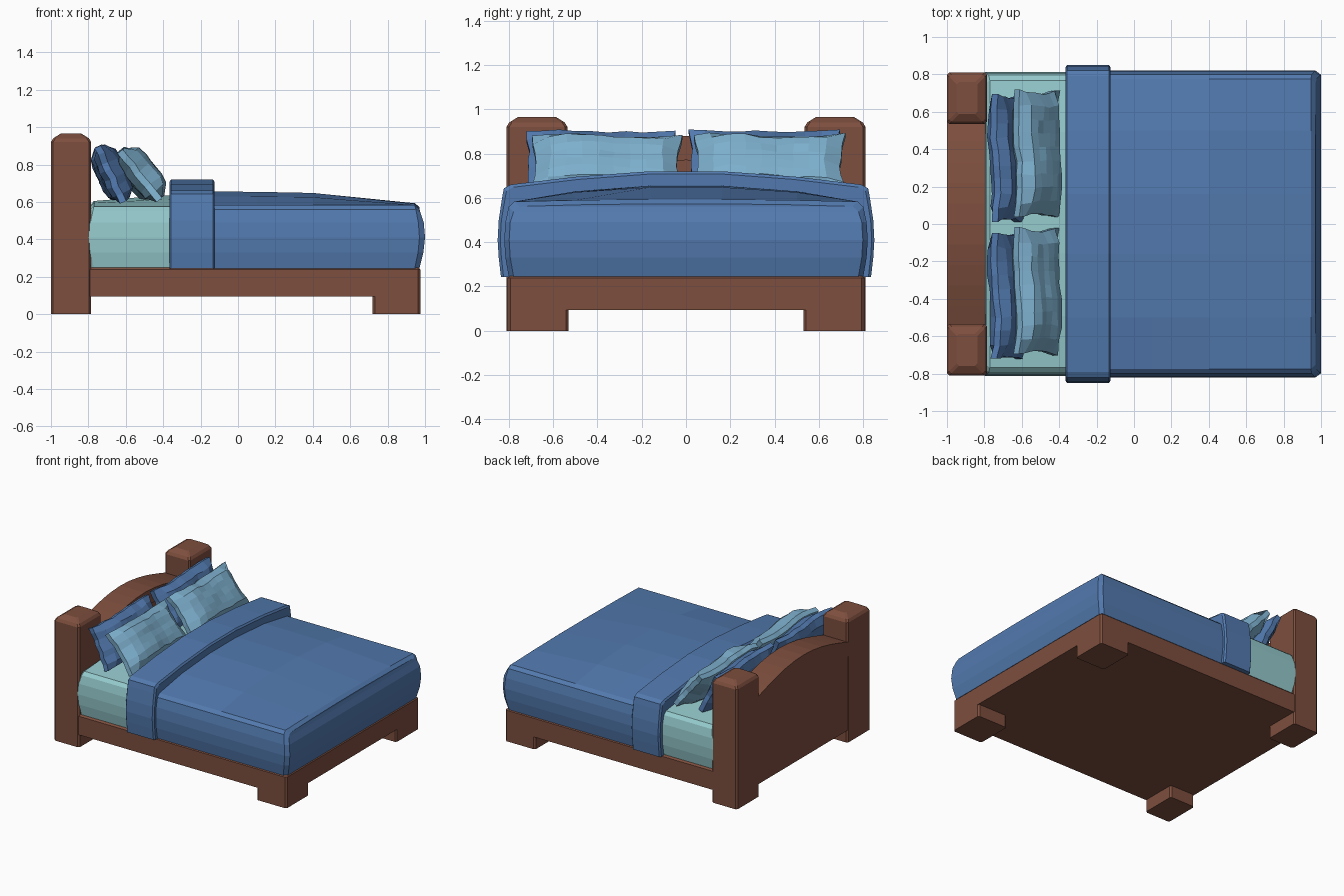
import bpy, bmesh, math, random
from mathutils import Matrix, Vector

if "Cube" in bpy.data.objects:
    bpy.data.objects.remove(bpy.data.objects["Cube"])

random.seed(4)


def material(name, rgb):
    m = bpy.data.materials.new(name)
    m.diffuse_color = (*rgb, 1)
    m.use_nodes = True
    m.node_tree.nodes["Principled BSDF"].inputs["Base Color"].default_value = m.diffuse_color
    return m


WOOD = material("wood", (0.205, 0.077, 0.048))
BLUE = material("blue_cloth", (0.085, 0.195, 0.43))
TEAL = material("sheet_cloth", (0.30, 0.59, 0.61))
PALE = material("pale_blue_cloth", (0.205, 0.43, 0.61))


def finish(name, bm, mat):
    bmesh.ops.recalc_face_normals(bm, faces=bm.faces[:])
    me = bpy.data.meshes.new(name)
    bm.to_mesh(me)
    bm.free()
    me.materials.append(mat)
    ob = bpy.data.objects.new(name, me)
    bpy.context.collection.objects.link(ob)
    return ob


def bridge(bm, rings):
    for a, b in zip(rings, rings[1:]):
        n = len(a)
        for i in range(n):
            bm.faces.new((a[i], a[(i + 1) % n], b[(i + 1) % n], b[i]))


def block(name, x0, x1, y0, y1, levels, mat=WOOD, c=0.012):
    """Upright block with chamfered corners; levels = (z, inset)."""
    bm = bmesh.new()
    rings = []
    for z, d in levels:
        a, b, e, f = x0 + d, x1 - d, y0 + d, y1 - d
        pts = [(a + c, e), (b - c, e), (b, e + c), (b, f - c),
               (b - c, f), (a + c, f), (a, f - c), (a, e + c)]
        rings.append([bm.verts.new((x, y, z)) for x, y in pts])
    bridge(bm, rings)
    bm.faces.new(rings[0])
    bm.faces.new(rings[-1])
    return finish(name, bm, mat)


def slab(name, stations, profile, mat):
    """Loft along x; stations = (x, inset, crown, bulge), profile = (y, z, crown share)."""
    bm = bmesh.new()
    rings = []
    z0 = profile[0][1]
    for x, inset, crown, bulge in stations:
        half = []
        for y, z, k in profile:
            px = x + bulge * math.sin(math.pi * min(1, (z - z0) / 0.34))
            zz = z + k * crown - (inset if z > 0.5 else 0)
            half.append((px, y - inset * min(1, y / 0.5), zz))
        full = half + [(p[0], -p[1], p[2]) for p in reversed(half)]
        rings.append([bm.verts.new(p) for p in full])
    bridge(bm, rings)
    for r in (rings[0], rings[-1]):
        n = len(r)
        for i in range(n // 2 - 1):
            bm.faces.new((r[i], r[i + 1], r[n - 2 - i], r[n - 1 - i]))
    return finish(name, bm, mat)


def pillow(name, x, y, z, tilt, w, h, t, mat):
    """Stuffed cushion: two puffed grids sharing a wavy rim."""
    nu, nv = 9, 7
    bm = bmesh.new()
    grids = [{}, {}]
    for i in range(nu + 1):
        for j in range(nv + 1):
            u, v = 2 * i / nu - 1, 2 * j / nv - 1
            rim = i in (0, nu) or j in (0, nv)
            puff = ((1 - u ** 4) * (1 - v ** 4)) ** 0.5
            px = u * w / 2 * (1 - 0.05 * (1 - v * v)) + random.uniform(-.006, .006)
            py = v * h / 2 * (1 - 0.06 * (1 - u * u)) + random.uniform(-.006, .006)
            wave = 0.012 * math.sin(3.5 * u + 9 * y) + random.uniform(-.005, .005)
            for s, g in zip((1, -1), grids):
                d = s * (0.018 + t / 2 * puff) + wave
                g[i, j] = bm.verts.new((d, px, py))
    for g in grids:
        for i in range(nu):
            for j in range(nv):
                bm.faces.new((g[i, j], g[i + 1, j], g[i + 1, j + 1], g[i, j + 1]))
    loop = ([(i, 0) for i in range(nu)] + [(nu, j) for j in range(nv)] +
            [(i, nv) for i in range(nu, 0, -1)] + [(0, j) for j in range(nv, 0, -1)])
    bridge(bm, [[g[k] for k in loop] for g in grids])
    bm.transform(Matrix.Translation((x, y, z)) @ Matrix.Rotation(-math.radians(tilt), 4, 'Y'))
    return finish(name, bm, mat)


def arch_board(name, x0, x1, bottom, drop=0):
    """Headboard piece with an arched top; bottom=None follows the arch."""
    bm = bmesh.new()
    n = 10
    top = []
    for i in range(n + 1):
        y = -0.55 + 1.1 * i / n
        top.append((y, 0.77 + 0.11 * math.cos(y / 0.55 * math.pi / 2) - drop))
    ends = []
    for x in (x0, x1):
        ends.append(([bm.verts.new((x, y, z)) for y, z in top],
                     [bm.verts.new((x, y, z - 0.11 if bottom is None else bottom))
                      for y, z in top]))
    for up, lo in ends:
        for i in range(n):
            bm.faces.new((up[i], up[i + 1], lo[i + 1], lo[i]))
    bridge(bm, [e[0] + e[1][::-1] for e in ends])
    return finish(name, bm, WOOD)


# Wooden base, foot-end legs and headboard posts
block("bed_frame", -0.9, 0.975, -0.805, 0.805, [(0.095, 0), (0.238, 0), (0.25, 0.012)])
for s, side in ((1, "left"), (-1, "right")):
    ys = sorted((s * 0.53, s * 0.805))
    block("foot_leg_" + side, 0.72, 0.975, *ys, [(0, 0), (0.12, 0)])
    ys = sorted((s * 0.535, s * 0.81))
    block("headboard_post_" + side, -1, -0.785, *ys,
          [(0, 0), (0.92, 0), (0.94, 0.012), (0.965, 0.052)])

# Headboard: recessed panel below an arched top rail
arch_board("headboard_panel", -0.998, -0.83, 0.095, 0.002)
arch_board("headboard_top_rail", -0.999, -0.795, None)

# Mattress and blanket share one crowned, bulging section
body = [(0.80, 0.245, 0), (0.815, 0.33, 0), (0.82, 0.41, 0), (0.815, 0.49, 0),
        (0.80, 0.56, 0), (0.775, 0.583, 0), (0.5, 0.583, 0.65), (0.16, 0.583, 1)]
slab("mattress", [(-0.79, 0.02, 0.02, -0.025), (-0.77, 0.008, 0.03, -0.025),
                  (-0.4, 0.008, 0.06, 0), (0.4, 0.012, 0.05, 0), (0.93, 0.012, 0.01, 0)],
     body, TEAL)
slab("blanket", [(-0.25, 0, 0.073, 0), (0.1, 0, 0.071, 0), (0.4, 0, 0.065, 0),
                 (0.945, 0, 0.01, 0.025), (0.97, 0.022, 0.012, 0.03)], body, BLUE)

# Folded-over blanket edge
fold = [(0.835, 0.243, 0), (0.845, 0.33, 0), (0.85, 0.41, 0), (0.845, 0.5, 0),
        (0.83, 0.6, 0), (0.822, 0.643, 0), (0.79, 0.66, 0), (0.5, 0.695, 0), (0.16, 0.72, 0)]
slab("blanket_fold", [(-0.367, 0.012, 0, 0), (-0.357, 0, 0, 0),
                      (-0.135, 0, 0, 0), (-0.125, 0.012, 0, 0)], fold, BLUE)

# Two pairs of leaning pillows
for s, side in ((1, "left"), (-1, "right")):
    shift = 0.35 if s > 0 else -0.385
    pillow("back_pillow_" + side, -0.675, shift, 0.75, 24, 0.68, 0.325, 0.10, BLUE)
    shift = 0.375 if s > 0 else -0.36
    pillow("front_pillow_" + side, -0.52, shift, 0.745, 39, 0.68, 0.335, 0.125, PALE)
